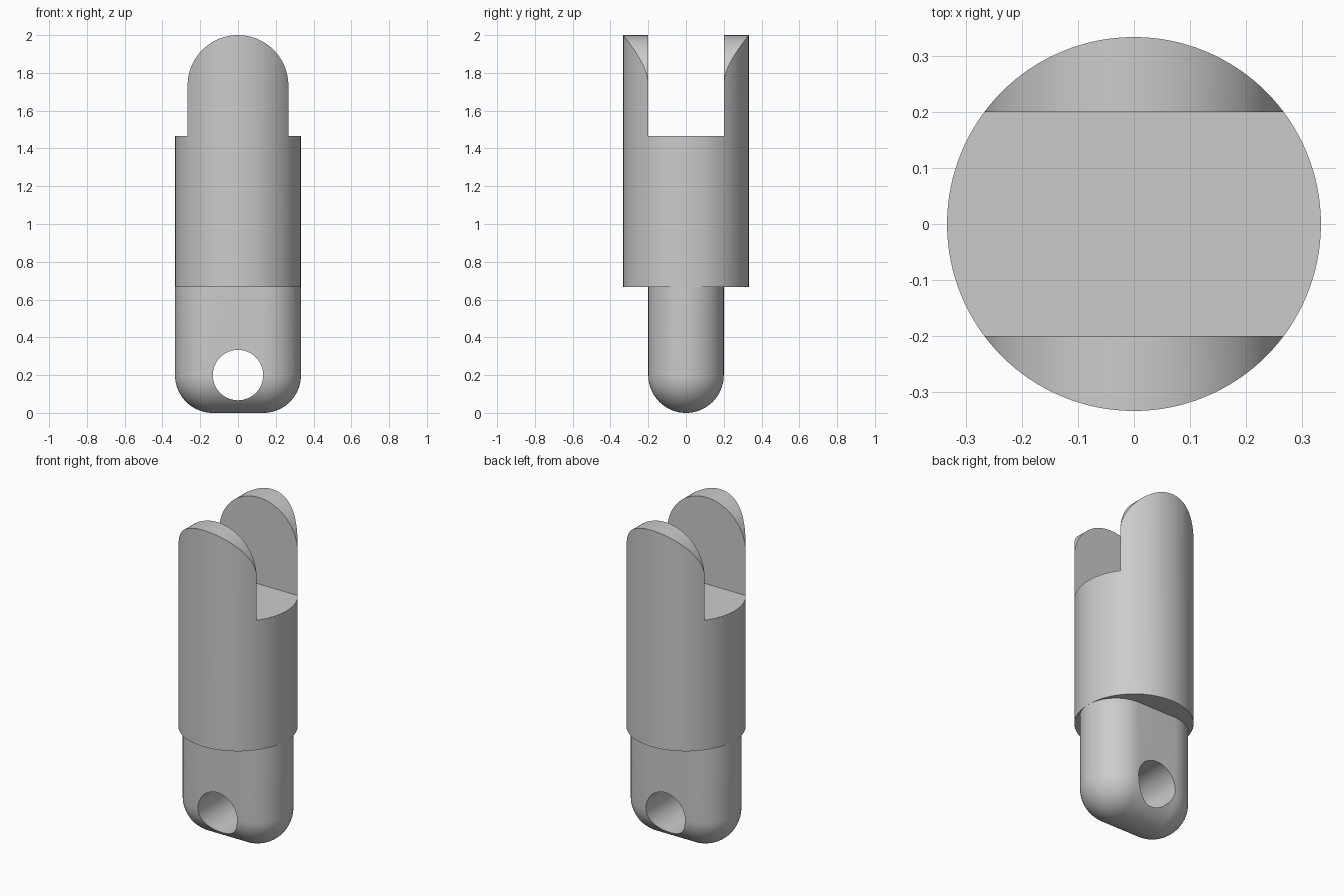
import bpy
import bmesh
from math import sin, cos, pi, radians

default = bpy.data.objects.get("Cube")
if default:
    bpy.data.objects.remove(default, do_unlink=True)

R = 1 / 3            # body radius
T = 0.2              # half thickness of tang and half width of slot
OFF = R - T          # centre offset of the tang's rounded sides
ARCH = (R * R - T * T) ** 0.5
SHOULDER, FORK, TOP = 2 / 3, 22 / 15, 2.0

grey = bpy.data.materials.new("plain grey")
grey.use_nodes = True
grey.diffuse_color = (0.6, 0.6, 0.6, 1)
grey.node_tree.nodes["Principled BSDF"].inputs["Base Color"].default_value = (0.6, 0.6, 0.6, 1)


def make_object(name, bm):
    bmesh.ops.recalc_face_normals(bm, faces=bm.faces)
    mesh = bpy.data.meshes.new(name)
    bm.to_mesh(mesh)
    bm.free()
    mesh.materials.append(grey)
    obj = bpy.data.objects.new(name, mesh)
    bpy.context.collection.objects.link(obj)
    return obj


def prism(name, points, vector):
    """Extrude a closed outline along a vector."""
    bm = bmesh.new()
    face = bm.faces.new([bm.verts.new(p) for p in points])
    ext = bmesh.ops.extrude_face_region(bm, geom=[face])
    verts = [v for v in ext["geom"] if isinstance(v, bmesh.types.BMVert)]
    bmesh.ops.translate(bm, verts=verts, vec=vector)
    return make_object(name, bm)


def circle(radius, count):
    return [(radius * cos(2 * pi * i / count), radius * sin(2 * pi * i / count))
            for i in range(count)]


def cut(obj, cutter, operation):
    """Apply a boolean and remove its helper."""
    cutter.hide_render = True
    mod = obj.modifiers.new("cut", "BOOLEAN")
    mod.object, mod.operation, mod.solver = cutter, operation, "EXACT"
    bpy.ops.object.select_all(action="DESELECT")
    bpy.context.view_layer.objects.active = obj
    obj.select_set(True)
    bpy.ops.object.modifier_apply(modifier=mod.name)
    bpy.data.objects.remove(cutter, do_unlink=True)


def smooth(obj):
    bpy.ops.object.select_all(action="DESELECT")
    bpy.context.view_layer.objects.active = obj
    obj.select_set(True)
    bpy.ops.object.shade_smooth_by_angle(angle=radians(25))


# Round body with a slot across the top and arched fork prongs
body = prism("forked_body", [(x, y, SHOULDER) for x, y in circle(R, 128)],
             (0, 0, TOP + 0.1 - SHOULDER))
slot = prism("slot_cutter", [(-1, -T, FORK), (1, -T, FORK), (1, T, FORK), (-1, T, FORK)],
             (0, 0, 1))
cut(body, slot, "DIFFERENCE")
spring = TOP - ARCH
arch = [(ARCH * cos(pi * i / 64), -1, spring + ARCH * sin(pi * i / 64)) for i in range(65)]
outline = [(-1, -1, spring), (-1, -1, 0), (1, -1, 0), (1, -1, spring)]
cut(body, prism("arch_cutter", outline + arch, (0, 2, 0)), "INTERSECT")
smooth(body)

# Tang: slot-shaped section with a rounded lower end
bm = bmesh.new()
steps, half = 20, 32
levels = [(T, SHOULDER)] + [(T * cos(pi / 2 * i / steps), T - T * sin(pi / 2 * i / steps))
                            for i in range(steps + 1)]
rings = []
for r, z in levels:
    ring = []
    for side in (1, -1):
        for i in range(half + 1):
            a = pi * i / half - pi / 2
            ring.append(bm.verts.new((side * (OFF + r * cos(a)), side * r * sin(a), z)))
    rings.append(ring)
n = len(rings[0])
for upper, lower in zip(rings, rings[1:]):
    for i in range(n):
        j = (i + 1) % n
        bm.faces.new((upper[i], upper[j], lower[j], lower[i]))
bm.faces.new(rings[0])
bmesh.ops.remove_doubles(bm, verts=bm.verts, dist=1e-5)
tang = make_object("tang", bm)

# Pin hole through the tang
hole = prism("hole_cutter", [(x, -1, T + z) for x, z in circle(OFF, 64)], (0, 2, 0))
cut(tang, hole, "DIFFERENCE")
smooth(tang)
